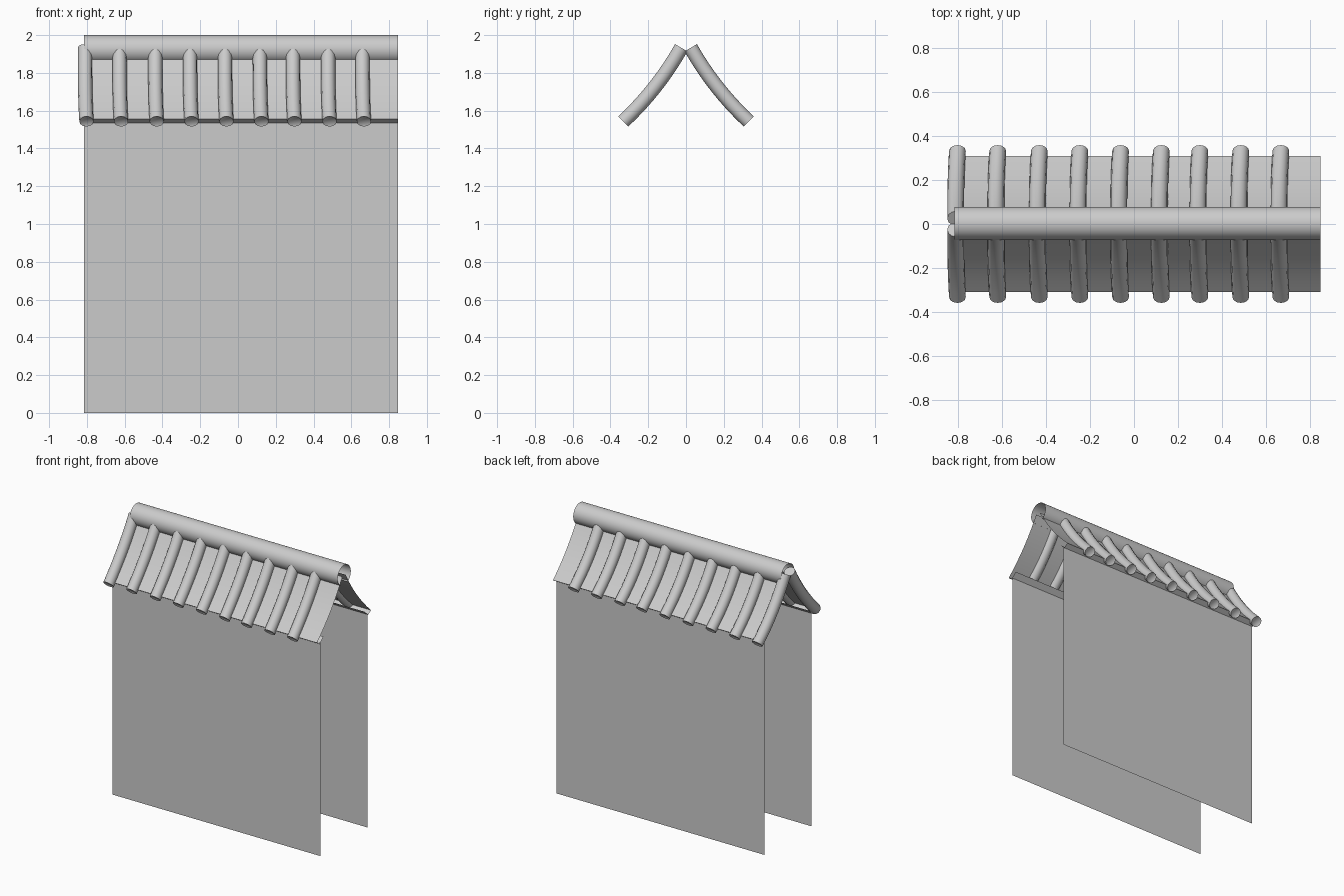
import bpy, bmesh, math
from mathutils import Vector

cube = bpy.data.objects.get("Cube")
if cube:
    bpy.data.objects.remove(cube, do_unlink=True)

X0, X1 = -0.815, 0.847          # length of the wall and roof
RIDGE_Y, RIDGE_Z, RIDGE_R = 0.003, 1.925, 0.075
TILE_X = (-0.802, -0.619, -0.43, -0.246, -0.061, 0.124, 0.299, 0.485, 0.667)
SAG = 0.019                     # hollow of the roof curve

grey = bpy.data.materials.new("plain grey")
grey.use_nodes = True
grey.diffuse_color = (0.6, 0.6, 0.6, 1)
grey.node_tree.nodes["Principled BSDF"].inputs["Base Color"].default_value = (0.6, 0.6, 0.6, 1)


def finish(name, bm, smooth=True):
    mesh = bpy.data.meshes.new(name)
    bm.to_mesh(mesh)
    bm.free()
    mesh.materials.append(grey)
    obj = bpy.data.objects.new(name, mesh)
    bpy.context.collection.objects.link(obj)
    if smooth:
        bpy.ops.object.select_all(action="DESELECT")
        obj.select_set(True)
        bpy.context.view_layer.objects.active = obj
        bpy.ops.object.shade_smooth_by_angle(angle=math.radians(40))


def sheet(name, profile, flip=False, smooth=True):
    """Sweep an open (y, z) profile along x as a thin single-sided sheet."""
    bm = bmesh.new()
    rows = [[bm.verts.new((x, y, z)) for y, z in profile] for x in (X0, X1)]
    for i in range(len(profile) - 1):
        face = [rows[0][i], rows[0][i + 1], rows[1][i + 1], rows[1][i]]
        bm.faces.new(face[::-1] if flip else face)
    finish(name, bm, smooth)


def slope(t, start, end):
    """Point on the hollow roof curve, t from ridge to eave."""
    bow = 4 * SAG * t * (1 - t)
    return (start[0] + (end[0] - start[0]) * t - bow * 0.78,
            start[1] + (end[1] - start[1]) * t - bow * 0.62)


def tile_tube(name, x, side):
    """Bent roll tile from ridge to eave, with a shallow dished end."""
    bm = bmesh.new()
    sides, steps, radius = 12, 8, 0.038
    path = []
    for i in range(steps + 1):
        t = i / steps
        y, z = slope(t, (0.025, 1.933), (0.332, 1.543))
        path.append(Vector((x - 0.008 * (1 - t ** 3), side * y, z)))
    rings = []
    for i, p in enumerate(path):
        along = (path[min(i + 1, steps)] - path[max(i - 1, 0)]).normalized()
        across = Vector((1, 0, 0))
        up = along.cross(across).normalized()
        rings.append([bm.verts.new(p + radius * (across * math.cos(a) + up * math.sin(a)))
                      for a in (2 * math.pi * k / sides for k in range(sides))])
    for a, b in zip(rings, rings[1:]):
        for k in range(sides):
            n = (k + 1) % sides
            bm.faces.new((a[k], a[n], b[n], b[k]))
    bm.faces.new(rings[0])
    eave_cap = bm.faces.new(rings[-1])
    bmesh.ops.recalc_face_normals(bm, faces=bm.faces)
    bmesh.ops.inset_region(bm, faces=[eave_cap], thickness=0.008, depth=-0.006)
    finish(name, bm)


# Open ridge pipe, slit along its underside
arc = [math.radians(-58 + 296 * i / 24) for i in range(25)]
sheet("ridge_pipe", [(RIDGE_Y + RIDGE_R * math.cos(a), RIDGE_Z + RIDGE_R * math.sin(a))
                     for a in arc], flip=True)

# Both halves of the wall and roof
for side, label in ((-1, "front"), (1, "back")):
    flip = side > 0
    sheet(label + "_wall", [(side * 0.27, 1.54), (side * 0.27, 0)], flip, False)

    # Hollow roof slope with a thick eave that turns back underneath
    curve = [slope(i / 8, (0.018, 1.922), (0.309, 1.555)) for i in range(9)]
    curve += [(0.275, 1.534), (0.235, 1.572)]
    sheet(label + "_roof_slope", [(side * y, z) for y, z in curve], flip)

    # Row of roll tiles
    for n, x in enumerate(TILE_X):
        tile_tube(f"{label}_roll_tile_{n + 1}", x, side)
